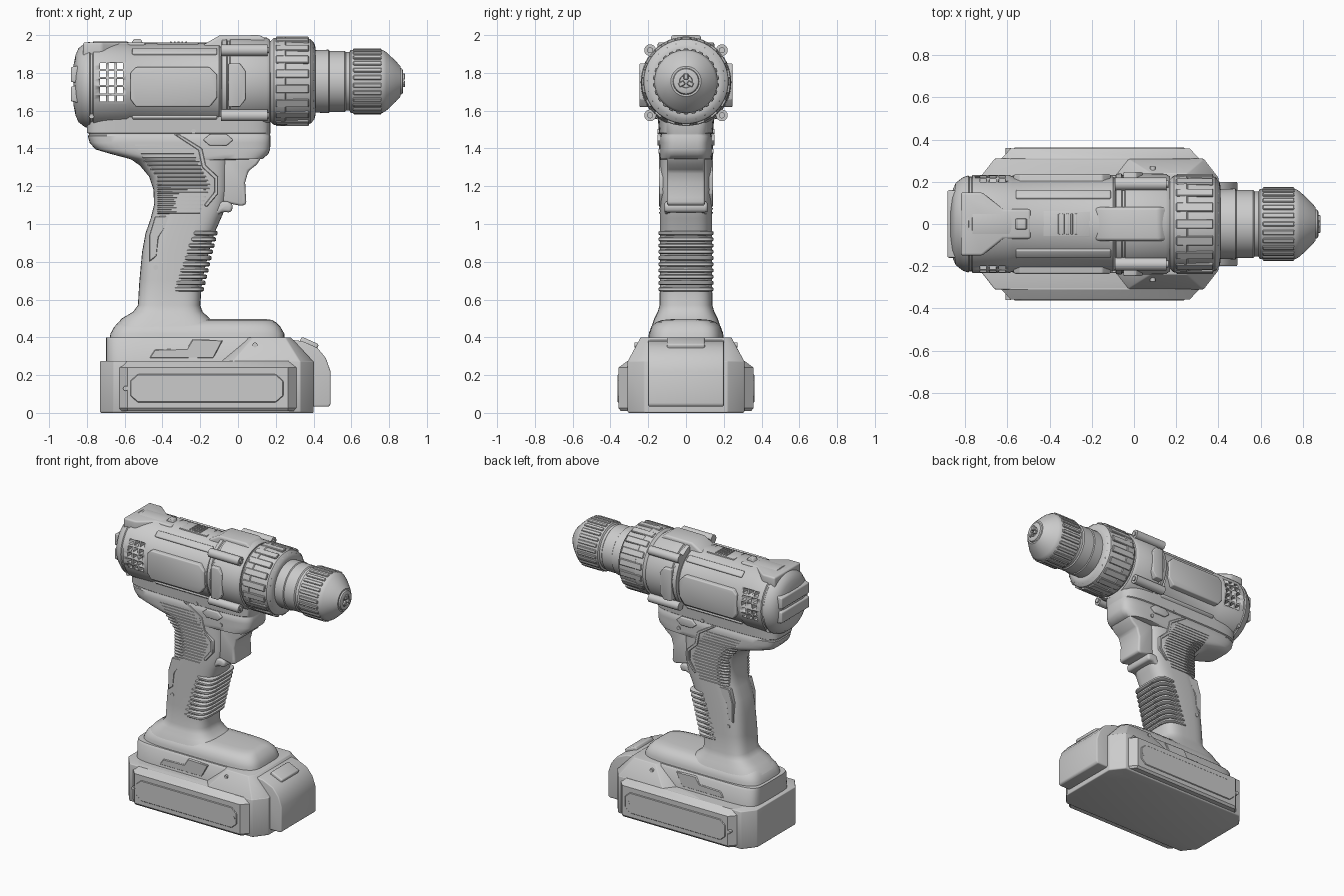
import bpy, bmesh
from math import sin, cos, pi, copysign
from mathutils import Matrix, Vector

if "Cube" in bpy.data.objects:
    bpy.data.objects.remove(bpy.data.objects["Cube"])

AXIS_Z = 1.755  # height of the chuck axis


def finish(name, bm, bevel=0.0, segments=3, angle=35):
    bmesh.ops.recalc_face_normals(bm, faces=bm.faces)
    me = bpy.data.meshes.new(name)
    bm.to_mesh(me)
    bm.free()
    ob = bpy.data.objects.new(name, me)
    bpy.context.collection.objects.link(ob)
    bpy.ops.object.select_all(action='DESELECT')
    ob.select_set(True)
    bpy.context.view_layer.objects.active = ob
    if bevel:
        mod = ob.modifiers.new("bevel", 'BEVEL')
        mod.width, mod.segments, mod.limit_method = bevel, segments, 'ANGLE'
        bpy.ops.object.modifier_apply(modifier=mod.name)
    bpy.ops.object.shade_smooth_by_angle(angle=angle * pi / 180)
    return ob


def loft(name, rings, **kw):
    """Skin a stack of equal-length point rings and cap both ends."""
    bm = bmesh.new()
    vs = [[bm.verts.new(p) for p in ring] for ring in rings]
    n = len(vs[0])
    for a, b in zip(vs, vs[1:]):
        for i in range(n):
            j = (i + 1) % n
            bm.faces.new((a[i], a[j], b[j], b[i]))
    bm.faces.new(vs[0])
    bm.faces.new(vs[-1])
    return finish(name, bm, **kw)


def revolve(name, profile, zc=AXIS_Z, seg=56, **kw):
    """Turn an (x, radius) profile about the tool axis."""
    return loft(name, [[(x, r * cos(2 * pi * i / seg), zc + r * sin(2 * pi * i / seg))
                        for i in range(seg)] for x, r in profile], **kw)


def oval(z, x0, x1, hw, n=3.5, seg=48):
    c, a = (x0 + x1) / 2, (x1 - x0) / 2
    f = lambda t: copysign(abs(t) ** (2 / n), t)
    return [(c + a * f(cos(2 * pi * i / seg)), hw * f(sin(2 * pi * i / seg)), z) for i in range(seg)]


def octagon(z, x0, x1, hw, cx, cy):
    half = [(x0, hw - cy), (x0 + cx, hw), (x1 - cx, hw), (x1, hw - cy)]
    return [(x, y, z) for x, y in half] + [(x, -y, z) for x, y in reversed(half)]


def slab(name, pts, hw, **kw):
    """Side profile in x, z carried across the full width."""
    return loft(name, [[(x, y, z) for x, z in pts] for y in (-hw, hw)], **kw)


def add_box(bm, size, mat):
    bmesh.ops.create_cube(bm, size=1, matrix=mat @ Matrix.Diagonal((*size, 1)))


def radial_bars(name, n, x0, x1, r, width, height, zc=AXIS_Z, start=0.0):
    bm = bmesh.new()
    for i in range(n):
        add_box(bm, (x1 - x0, width, height), Matrix.Translation(((x0 + x1) / 2, 0, zc))
                @ Matrix.Rotation(start + 2 * pi * i / n, 4, 'X') @ Matrix.Translation((0, 0, r)))
    return finish(name, bm, bevel=0.004, segments=1)


# Motor housing with vents cut right through
body = revolve("motor_housing", [(-.87, .11), (-.86, .16), (-.845, .195), (-.81, .222), (-.785, .23),
               (-.78, .224), (-.77, .224), (-.765, .232), (-.59, .232), (-.575, .225), (-.1, .225),
               (-.09, .215), (.17, .21)], zc=1.735)
bm = bmesh.new()
for x in (-.715, -.67, -.625):
    for k in range(5):
        add_box(bm, (.032, 1, .032), Matrix.Translation((x, 0, 1.665 + .043 * k)))
cutter = finish("vent_cutter", bm)
cutter.hide_render = True
bpy.context.view_layer.objects.active = body
cut = body.modifiers.new("vents", 'BOOLEAN')
cut.object, cut.operation, cut.solver = cutter, 'DIFFERENCE', 'EXACT'
bpy.ops.object.modifier_apply(modifier=cut.name)
bpy.data.objects.remove(cutter)

# Rear cap plate, split by a horizontal seam
for tag, z0, z1 in (("lower", 1.64, 1.737), ("upper", 1.743, 1.84)):
    slab("rear_cap_" + tag, [(-.885, z0 + .01), (-.885, z1 - .01), (-.84, z1), (-.84, z0)], .16, bevel=.008)

# Side panels and shoulder rails
slab("side_panel", [(-.57, 1.66), (-.57, 1.80), (-.54, 1.83), (-.15, 1.83), (-.11, 1.79),
                    (-.11, 1.67), (-.15, 1.62), (-.54, 1.62)], .236, bevel=.008)
bm = bmesh.new()
for a in (38, 142, 218, 322):
    add_box(bm, (.45, .05, .03), Matrix.Translation((-.335, 0, 1.735))
            @ Matrix.Rotation(a * pi / 180, 4, 'X') @ Matrix.Translation((0, 0, .22)))
finish("shoulder_rails", bm, bevel=.008)

# Gearbox housing with four screw bosses and side plates
revolve("gearbox_housing", [(-.09, .21), (-.085, .237), (-.06, .24), (-.055, .233), (-.045, .233), (-.04, .241),
        (.15, .238), (.17, .225), (.175, .15)], zc=1.75)
slab("gearbox_side_panel", [(-.05, 1.62), (-.05, 1.85), (.01, 1.85), (.04, 1.81), (.04, 1.66), (.01, 1.62)],
     .246, bevel=.006)
bm = bmesh.new()
for y in (-.19, .19):
    for z in (1.575, 1.92):
        for r, x0, x1 in ((.031, -.09, .155), (.016, .1, .163)):
            bmesh.ops.create_cone(bm, cap_ends=True, segments=16, radius1=r, radius2=r, depth=x1 - x0,
                                  matrix=Matrix.Translation(((x0 + x1) / 2, y, z)) @ Matrix.Rotation(pi / 2, 4, 'Y'))
finish("gearbox_screw_bosses", bm)

# Top details: front pod, rear plate, speed switch
slab("top_pod", [(-.19, 1.9), (-.19, 1.945), (-.1, 1.997), (.12, 2.0), (.165, 1.965), (.165, 1.9)], .08, bevel=.015)
loft("rear_top_plate", [[(x, y, z) for x, y in ((-.82, -.15), (-.72, -.15), (-.62, -.07), (-.49, -.07),
     (-.49, .07), (-.62, .07), (-.72, .15), (-.82, .15))] for z in (1.87, 1.962)], bevel=.012)
slab("rear_top_bump", [(-.57, 1.95), (-.55, 1.98), (-.515, 1.98), (-.5, 1.95)], .025, bevel=.005)
bm = bmesh.new()
add_box(bm, (.22, .12, .06), Matrix.Translation((-.32, 0, 1.93)))
for x in (-.355, -.335, -.315, -.295, -.275):
    add_box(bm, (.01, .1, .03), Matrix.Translation((x, 0, 1.952)))
finish("speed_switch", bm, bevel=.004, segments=2)

# Clutch ring
revolve("clutch_ring", [(.165, .15), (.17, .212), (.19, .23), (.25, .236), (.255, .231), (.37, .226), (.385, .223),
        (.405, .2), (.41, .18), (.41, .1)])
radial_bars("clutch_grips", 18, .2, .375, .222, .045, .03)
radial_bars("clutch_teeth", 24, .36, .402, .198, .014, .02)

# Chuck
revolve("chuck", [(.4, .14), (.41, .165), (.48, .168), (.485, .162), (.565, .162), (.572, .155), (.59, .155),
        (.597, .167), (.765, .167), (.785, .155), (.835, .108), (.86, .08), (.862, .04)])
radial_bars("chuck_ribs", 26, .61, .76, .166, .024, .018)
revolve("chuck_nose", [(.85, .075), (.87, .066), (.874, .058), (.874, .035), (.855, .03)], seg=32)
radial_bars("chuck_jaws", 3, .84, .885, .026, .025, .034)

# Handle and saddle, skinned from horizontal sections
loft("handle", [oval(*s) for s in (
    (.45, -.66, -.08, .185), (.5, -.615, -.15, .168), (.535, -.555, -.187, .15), (.57, -.53, -.2, .14),
    (.7, -.522, -.19, .138), (.85, -.508, -.155, .138), (.95, -.49, -.125, .138), (1.03, -.462, -.09, .138),
    (1.1, -.445, -.06, .138), (1.18, -.447, -.05, .138), (1.25, -.47, -.05, .138), (1.31, -.52, -.045, .138),
    (1.338, -.56, -.04, .138), (1.345, -.575, .13, .139, 5), (1.37, -.67, .16, .14, 5),
    (1.395, -.755, .17, .14, 5), (1.43, -.785, .172, .14, 5), (1.465, -.795, .172, .14, 5),
    (1.47, -.79, .17, .136, 5), (1.478, -.79, .17, .136, 5), (1.483, -.80, .172, .143, 5),
    (1.57, -.80, .17, .15, 5))], angle=40)

# Ribbed front grip and ribbed rear side grip
for k in range(10):
    z = .655 + .033 * k
    front = -.2 + (z - .6) * .24
    back = -.34 + .012 * k if k < 6 else -.27 + .015 * (k - 6)
    loft(f"front_grip_rib_{k}", [oval(zz, back - .03, front + e, .138 + e, 4)
         for zz, e in ((z - .012, 0), (z - .006, .008), (z + .006, .008), (z + .012, 0))])
for k in range(18):
    z = 1.06 + .021 * k
    x0 = -.43 if z < 1.25 else -.43 - (z - 1.25) * .85
    x1 = -.13 - abs(z - 1.2) * .4
    loft(f"side_grip_rib_{k}", [oval(zz, x0, x1, h, 9, 24)
         for zz, h in ((z - .006, .134), (z - .003, .143), (z + .003, .143), (z + .006, .134))])

# Trim strips around the grip
slab("grip_trim", [(-.34, 1.475), (-.21, 1.39), (-.19, 1.3), (-.125, 1.24), (-.125, 1.17), (-.18, 1.1),
     (-.165, 1.09), (-.105, 1.16), (-.105, 1.25), (-.17, 1.31), (-.19, 1.4), (-.31, 1.475)], .143, bevel=.003, segments=1)
slab("handle_back_panel", [(-.47, .8), (-.43, .83), (-.42, .93), (-.35, 1.03), (-.3, 1.03), (-.2, 1.05),
     (-.44, 1.04), (-.47, .94)], .134, bevel=.004, segments=1)

# Trigger, its lower guard and the direction switch
slab("trigger", [(-.1, 1.37), (.135, 1.37), (.1, 1.315), (.055, 1.28), (.038, 1.22), (.042, 1.14), (.045, 1.105),
     (.02, 1.095), (-.1, 1.12)], .1, bevel=.022)
slab("trigger_guard", [(-.16, 1.12), (-.05, 1.12), (-.025, 1.1), (-.035, 1.06), (-.08, 1.065), (-.16, 1.02)],
     .115, bevel=.02)
slab("direction_switch", [(-.185, 1.445), (-.15, 1.475), (-.06, 1.475), (-.025, 1.445), (-.06, 1.415), (-.15, 1.415)],
     .152, bevel=.006)

# Foot and battery mount
loft("foot", [oval(*s) for s in ((.36, -.685, .25, .2, 5), (.42, -.675, .245, .197, 5), (.455, -.655, .225, .185, 5),
     (.48, -.63, .2, .16, 5), (.492, -.61, .18, .125, 5), (.496, -.58, .15, .08, 5))], angle=50)
loft("battery_mount", [oval(z, -.7, .22, h, 7) for z, h in ((.25, .235), (.385, .222), (.4, .21))])
slab("mount_slot_plate", [(-.47, .29), (-.44, .335), (-.27, .34), (-.24, .39), (-.08, .385), (-.13, .29)],
     .233, bevel=.004, segments=1)

# Battery: core, side pods, front shoulder, front nose
loft("battery_core", [octagon(z, -.73, .4, h, .07, .09) for z, h in ((0, .305), (.01, .31), (.275, .31))], bevel=.006)
loft("battery_side_pods", [octagon(z, -.715 + d, .395 - d, h, .13 - d, .14) for z, h, d in
     ((.01, .345, .01), (.025, .357, 0), (.24, .357, 0), (.275, .31, .03))])
loft("battery_shoulder", [octagon(.27, -.1, .4, .31, .07, .09), octagon(.4, .05, .28, .24, .03, .04)], bevel=.006)
slab("battery_nose", [(.25, .39), (.34, .38), (.42, .345), (.465, .29), (.49, .22), (.49, .045), (.48, .033),
     (.25, .033)], .2, bevel=.012)
bm = bmesh.new()
add_box(bm, (.1, .2, .04), Matrix.Translation((.375, 0, .365)) @ Matrix.Rotation(.42, 4, 'Y'))
finish("release_button", bm, bevel=.01)
slab("battery_side_panel", [(-.57, .09), (-.57, .17), (-.53, .205), (.2, .205), (.24, .17), (.24, .09), (.2, .055),
     (-.53, .055)], .362, bevel=.004, segments=1)

# Screw heads on both sides
bm = bmesh.new()
for x, z, hw in ((-.235, 1.49, .15), (-.04, 1.385, .146), (-.435, .77, .137), (.09, .36, .272),
                 (-.595, .13, .361), (.215, .13, .363), (-.775, 1.92, .143), (-.775, 1.57, .165)):
    bmesh.ops.create_cone(bm, cap_ends=True, segments=16, radius1=.013, radius2=.013, depth=2 * hw,
                          matrix=Matrix.Translation((x, 0, z)) @ Matrix.Rotation(pi / 2, 4, 'X'))
finish("screw_heads", bm)
